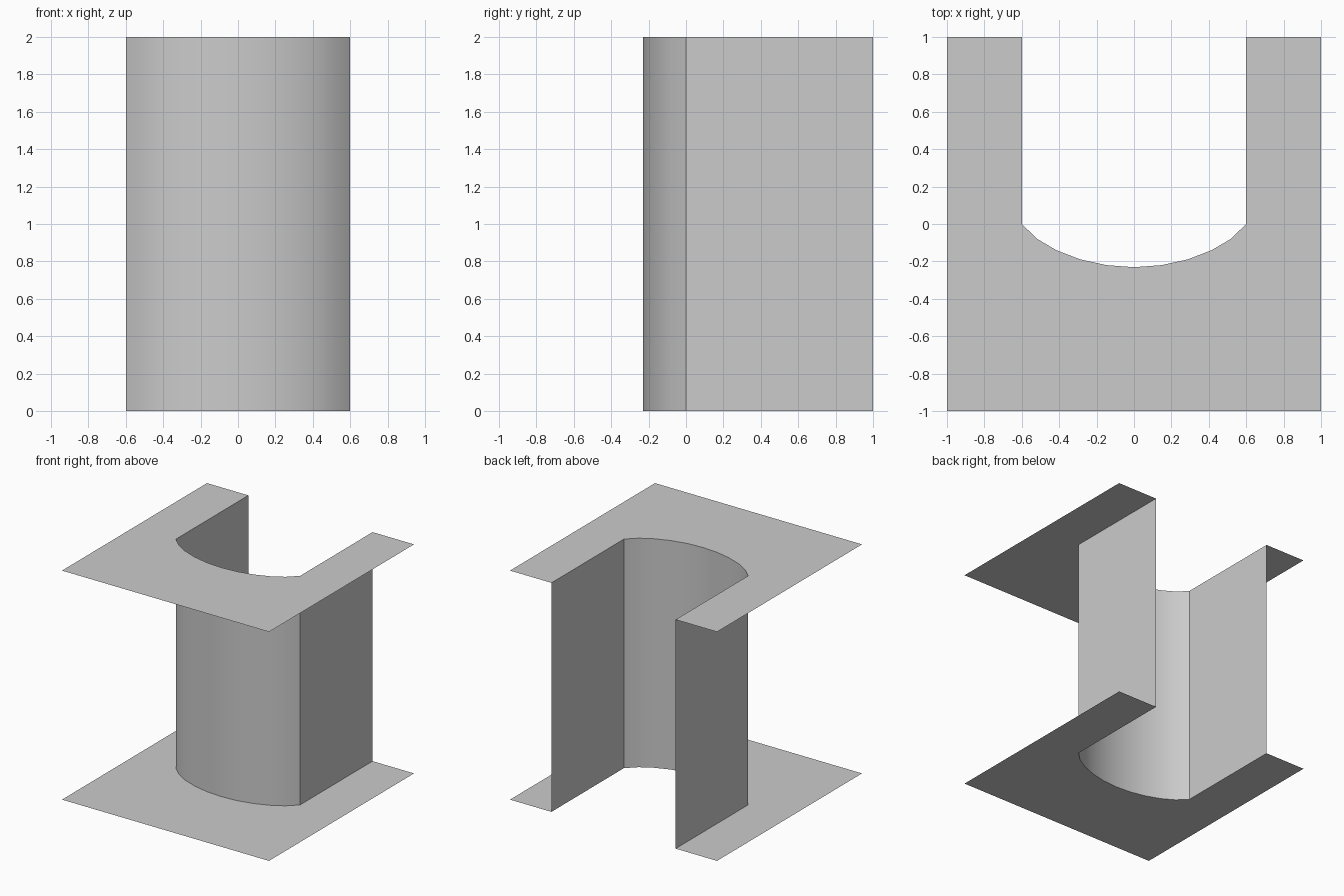
import bpy

if "Cube" in bpy.data.objects:
    bpy.data.objects.remove(bpy.data.objects["Cube"])

H = 2.0

# Right half of the U-shaped cutout, from the open back edge to the bow centre
half = [(0.6, 1.0), (0.6, 0.0), (0.517, -0.08), (0.415, -0.14),
        (0.288, -0.189), (0.147, -0.22), (0.0, -0.231)]
cutout = half + [(-x, y) for x, y in reversed(half[:-1])]
outline = [(1, 1)] + cutout + [(-1, 1), (-1, -1), (1, -1)]


def make_object(name, verts, faces):
    mesh = bpy.data.meshes.new(name)
    mesh.from_pydata(verts, [], faces)
    mesh.update()
    obj = bpy.data.objects.new(name, mesh)
    bpy.context.collection.objects.link(obj)
    return obj


def plate(name, z, flip=False):
    order = list(range(len(outline)))
    if flip:
        order.reverse()
    return make_object(name, [(x, y, z) for x, y in outline], [order])


# Flat sheets at the bottom and top
plate("bottom_plate", 0.0, flip=True)
plate("top_plate", H)

# Thin wall following the cutout between the sheets
n = len(cutout)
verts = [(x, y, z) for z in (0.0, H) for x, y in cutout]
faces = [(i, i + 1, n + i + 1, n + i) for i in range(n - 1)]
wall = make_object("curved_wall", verts, faces)

# Smooth bow, sharp corners where it meets the straight sides
bpy.ops.object.select_all(action='DESELECT')
wall.select_set(True)
bpy.context.view_layer.objects.active = wall
bpy.ops.object.shade_smooth_by_angle(angle=0.52)
